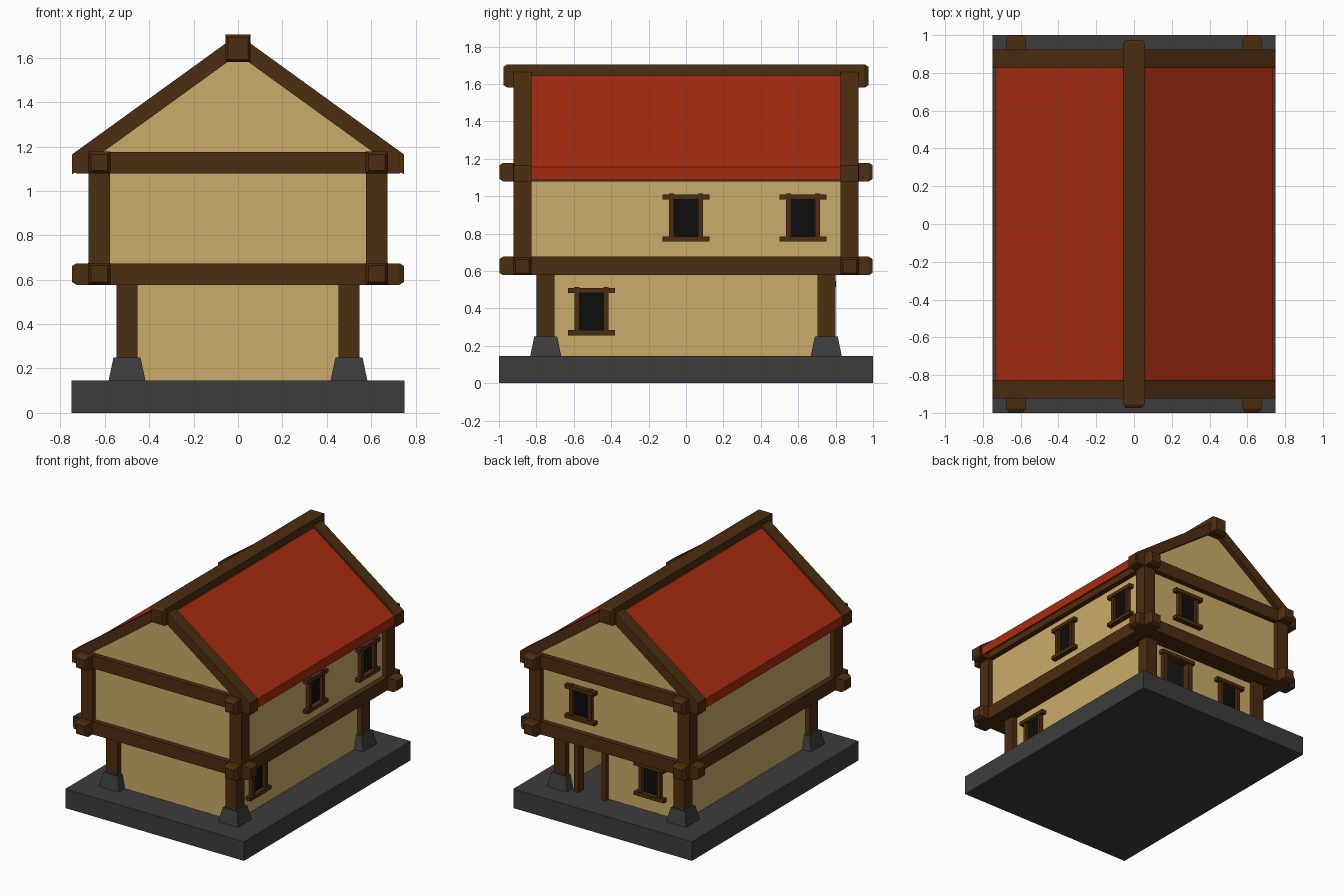
import bpy, bmesh
from mathutils import Vector

if "Cube" in bpy.data.objects:
    bpy.data.objects.remove(bpy.data.objects["Cube"])


def material(name, rgb):
    m = bpy.data.materials.new(name)
    m.diffuse_color = (*rgb, 1)
    m.use_nodes = True
    m.node_tree.nodes["Principled BSDF"].inputs["Base Color"].default_value = m.diffuse_color
    return m


WOOD = material("dark wood", (0.073, 0.026, 0.005))
PLASTER = material("tan plaster", (0.60, 0.41, 0.14))
RED = material("red roof", (0.38, 0.024, 0.005))
STONE = material("grey stone", (0.046, 0.046, 0.046))
BLACK = material("dark glass", (0.004, 0.004, 0.004))


def finish(name, rings, mat):
    """Skin a list of equal-length closed rings, capping both ends."""
    bm = bmesh.new()
    rows = [[bm.verts.new(p) for p in ring] for ring in rings]
    n = len(rows[0])
    for a, b in zip(rows, rows[1:]):
        for i in range(n):
            bm.faces.new((a[i], a[(i + 1) % n], b[(i + 1) % n], b[i]))
    bm.faces.new(rows[0])
    bm.faces.new(rows[-1])
    bmesh.ops.recalc_face_normals(bm, faces=bm.faces)
    me = bpy.data.meshes.new(name)
    bm.to_mesh(me)
    bm.free()
    me.materials.append(mat)
    ob = bpy.data.objects.new(name, me)
    bpy.context.collection.objects.link(ob)
    return ob


def rect(x0, x1, y0, y1, z):
    return [(x0, y0, z), (x1, y0, z), (x1, y1, z), (x0, y1, z)]


def box(name, x, y, z, mat):
    return finish(name, [rect(*x, *y, z[0]), rect(*x, *y, z[1])], mat)


def extrude_y(name, profile, y0, y1, mat):
    return finish(name, [[(x, y, z) for x, z in profile] for y in (y0, y1)], mat)


def beam(name, axis, length, off, z0, z1, w=0.05, c=0.02):
    """Horizontal timber with chamfered ends, centred along its axis."""
    rings = []
    for t, k in ((-length, 0.013), (c - length, 0), (length - c, 0), (length, 0.013)):
        ring = [(off - w + k, z0 + k), (off + w - k, z0 + k),
                (off + w - k, z1 - k), (off - w + k, z1 - k)]
        rings.append([(t, a, z) if axis == "x" else (a, t, z) for a, z in ring])
    return finish(name, rings, WOOD)


# Stone base
box("stone_base", (-0.75, 0.75), (-1, 1), (0, 0.145), STONE)

# Footings, lower posts and upper posts at the four corners
for sx in (-1, 1):
    for sy in (-1, 1):
        x, y = 0.5 * sx, 0.75 * sy
        finish("footing", [rect(x - r, x + r, y - r, y + r, z)
                           for r, z in ((0.083, 0.145), (0.061, 0.25))], STONE)
        box("lower_post", (x - 0.048, x + 0.048), (y - 0.048, y + 0.048), (0.24, 0.6), WOOD)
        x, y = 0.625 * sx, 0.875 * sy
        box("upper_post", (x - 0.049, x + 0.049), (y - 0.048, y + 0.048), (0.65, 1.1), WOOD)

# Two rings of crossing beams
for z in (0.577, 1.079):
    for s in (-1, 1):
        beam("cross_beam", "x", 0.748, 0.875 * s, z, z + 0.097, 0.049)
        beam("side_beam", "y", 0.998, 0.625 * s, z, z + 0.099)

# Lower walls, hollow, with a doorway in the back
Z = (0.14, 0.6)
for s in (-1, 1):
    box("lower_side_wall", sorted((0.49 * s, 0.51 * s)), (-0.75, 0.75), Z, PLASTER)
box("lower_front_wall", (-0.5, 0.5), (-0.76, -0.74), Z, PLASTER)
box("lower_back_wall", (-0.5, 0.15), (0.74, 0.76), Z, PLASTER)
box("lower_back_wall_end", (0.35, 0.5), (0.74, 0.76), Z, PLASTER)
box("wall_over_door", (0.15, 0.35), (0.74, 0.76), (0.52, 0.6), PLASTER)

# Ceiling of the lower room and overhanging floor
box("lower_ceiling", (-0.48, 0.48), (-0.73, 0.73), (0.575, 0.61), STONE)
box("upper_floor", (-0.6, 0.6), (-0.85, 0.85), (0.59, 0.64), WOOD)

# Upper storey with gables
extrude_y("upper_walls", [(-0.635, 0.62), (0.635, 0.62), (0.635, 1.19), (0, 1.65), (-0.635, 1.19)],
          -0.885, 0.885, PLASTER)


def chevron(x, z, drop):
    """Roof section with vertical eave cuts."""
    top = z + x * 0.723
    return [(-x, z - drop), (-x, z), (0, top), (x, z), (x, z - drop), (0, top - drop)]


# Roof, gable rafters and ridge
extrude_y("roof", chevron(0.735, 1.155, 0.07), -0.84, 0.84, RED)
for s in (-1, 1):
    extrude_y("gable_rafters", chevron(0.747, 1.165, 0.09), 0.827 * s, 0.923 * s, WOOD)
beam("ridge_beam", "y", 0.975, 0, 1.58, 1.705, 0.057)


def wall_part(name, side, u, d, z, mat):
    """Box on a wall: u runs along the wall, d is the outward distance."""
    if side == "right":
        return box(name, d, u, z, mat)
    return box(name, u, d, z, mat)


def window(side, u, face, z):
    """Framed window with its sill bottom at height z."""
    wall_part("window_pane", side, (u - 0.07, u + 0.07), (face - 0.005, face + 0.004),
              (z + 0.02, z + 0.235), BLACK)
    for s in (-1, 1):
        a = u + 0.0775 * s
        wall_part("window_jamb", side, (a - 0.0135, a + 0.0135), (face - 0.01, face + 0.03),
                  (z + 0.01, z + 0.257), WOOD)
    for h in (z, z + 0.225):
        wall_part("window_bar", side, (u - 0.125, u + 0.125), (face - 0.01, face + 0.038),
                  (h, h + 0.028), WOOD)


window("right", -0.505, 0.51, 0.256)
window("right", 0.0, 0.635, 0.757)
window("right", 0.625, 0.635, 0.757)
window("back", 0.25, 0.885, 0.757)
window("back", -0.245, 0.76, 0.256)

# Door frame
for x in (0.135, 0.365):
    box("door_jamb", (x - 0.018, x + 0.018), (0.73, 0.795), (0.145, 0.54), WOOD)
box("door_lintel", (0.1, 0.4), (0.73, 0.803), (0.515, 0.545), WOOD)
